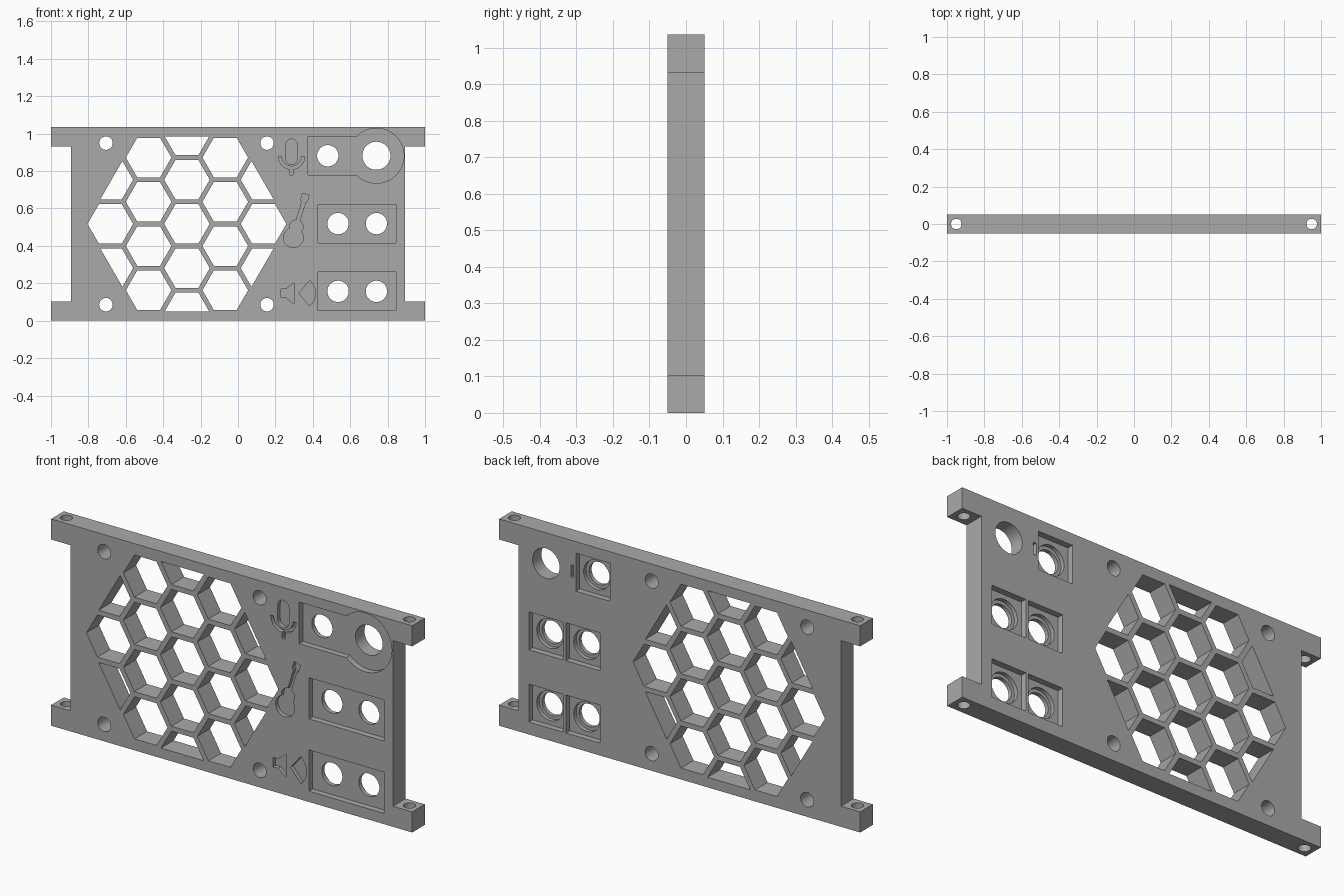
import bpy, bmesh
from math import cos, sin, pi, radians, sqrt
from mathutils import Vector, Matrix

old = bpy.data.objects.get("Cube")
if old:
    bpy.data.objects.remove(old, do_unlink=True)

grey = bpy.data.materials.new("plain grey")
grey.use_nodes = True
grey.diffuse_color = (0.4, 0.4, 0.4, 1)
grey.node_tree.nodes["Principled BSDF"].inputs["Base Color"].default_value = (0.4, 0.4, 0.4, 1)

HEIGHT, HALF_T = 1.035, 0.05
MID = HEIGHT / 2
OUT = 0.1                       # cutters reach this far beyond the faces


# Profile helpers, all in (x, z)
def arc(x, z, r, a0=0, a1=360, n=48):
    full = abs(a1 - a0) == 360
    steps = n if full else n + 1
    return [(x + r * cos(radians(a0 + (a1 - a0) * i / n)),
             z + r * sin(radians(a0 + (a1 - a0) * i / n))) for i in range(steps)]


def rect(x0, x1, z0, z1):
    return [(x0, z0), (x1, z0), (x1, z1), (x0, z1)]


def square(x, z, half):
    return rect(x - half, x + half, z - half, z + half)


def bar(a, b, width):
    a, b = Vector(a), Vector(b)
    side = (b - a).orthogonal().normalized() * width / 2
    return [tuple(p) for p in (a - side, b - side, b + side, a + side)]


def clip_to_hexagon(poly, cx, cz, apothem):
    """Trim a convex outline to a flat-topped hexagon."""
    for k in range(6):
        n = Vector((cos(pi / 6 + k * pi / 3), sin(pi / 6 + k * pi / 3)))
        dist = [(Vector(p) - Vector((cx, cz))).dot(n) - apothem for p in poly]
        kept = []
        for i, p in enumerate(poly):
            j = (i + 1) % len(poly)
            if dist[i] <= 0:
                kept.append(p)
            if (dist[i] < 0) != (dist[j] < 0):
                t = dist[i] / (dist[i] - dist[j])
                kept.append(tuple(Vector(p).lerp(Vector(poly[j]), t)))
        poly = kept
    return poly


def prisms(name, outlines, y0, y1):
    """One object made of outlines extruded along y."""
    bm = bmesh.new()
    for pts in outlines:
        face = bm.faces.new([bm.verts.new((x, y0, z)) for x, z in pts])
        moved = bmesh.ops.extrude_face_region(bm, geom=[face])["geom"]
        bmesh.ops.translate(bm, vec=(0, y1 - y0, 0),
                            verts=[v for v in moved if isinstance(v, bmesh.types.BMVert)])
    bmesh.ops.recalc_face_normals(bm, faces=bm.faces)
    mesh = bpy.data.meshes.new(name)
    bm.to_mesh(mesh)
    bm.free()
    mesh.materials.append(grey)
    obj = bpy.data.objects.new(name, mesh)
    bpy.context.collection.objects.link(obj)
    return obj


# Panel outline with a notch on each side, leaving four mounting ears
EAR, NOTCH = 0.103, 0.893
right_side = [(1, 0), (1, EAR), (NOTCH, EAR), (NOTCH, HEIGHT - EAR), (1, HEIGHT - EAR), (1, HEIGHT)]
outline = right_side + [(-x, z) for x, z in reversed(right_side)]
panel = prisms("panel", [outline], -HALF_T, HALF_T)


def cut(cutter):
    cutter.hide_render = True
    mod = panel.modifiers.new(cutter.name, 'BOOLEAN')
    mod.operation = 'DIFFERENCE'
    mod.solver = 'EXACT'
    mod.object = cutter
    bpy.context.view_layer.objects.active = panel
    bpy.ops.object.modifier_apply(modifier=mod.name)
    bpy.data.objects.remove(cutter, do_unlink=True)


def cut_through(name, outlines):
    cut(prisms(name, outlines, -OUT, OUT))


def cut_front(name, outlines, depth):
    cut(prisms(name, outlines, -OUT, -HALF_T + depth))


def cut_back(name, outlines, depth):
    cut(prisms(name, outlines, HALF_T - depth, OUT))


# Honeycomb grille trimmed to a large hexagon
GX, PITCH, CELL = -0.273, 0.2365, 0.122
cells = []
for col in range(-2, 3):
    for row in range(-3, 4):
        x = GX + col * PITCH * sqrt(3) / 2
        z = MID + (row + (col % 2) / 2) * PITCH
        cell = clip_to_hexagon(arc(x, z, CELL, n=6), GX, MID, 0.467)
        if len(cell) > 2:
            cells.append(cell)
cut_through("grille_cells", cells)

# Screw holes around the grille
cut_through("screw_holes", [arc(x, MID + s * 0.432, 0.036)
                            for x in (-0.706, 0.155) for s in (-1, 1)])

# Front recesses: two rectangles and a keyhole shape
TOP, MIDDLE, LOW = 0.882, 0.519, 0.157
keyhole = arc(0.74, TOP, 0.147, -135, 135)
keyhole = [(0.374, TOP - 0.104), (0.636, TOP - 0.104)] + keyhole + [(0.636, TOP + 0.104), (0.374, TOP + 0.104)]
cut_front("front_recesses", [keyhole] + [rect(0.428, 0.845, z - 0.103, z + 0.103)
                                         for z in (MIDDLE, LOW)], 0.03)

# Sockets: square pocket behind, stepped bore, through hole
sockets = [(x, z) for x in (0.535, 0.74) for z in (MIDDLE, LOW)] + [(0.48, TOP)]
cut_back("socket_pockets", [square(x, z, 0.095) for x, z in sockets], 0.03)
cut_back("socket_bores", [arc(x, z, 0.073) for x, z in sockets], 0.05)
cut_through("socket_holes", [arc(x, z, 0.057) for x, z in sockets] + [arc(0.74, TOP, 0.075)])
cut_back("key_slot", [rect(0.587, 0.603, TOP - 0.03, TOP + 0.03)], 0.03)

# Engraved microphone, guitar and loudspeaker symbols
MX = 0.286
capsule = arc(MX, 0.94, 0.031, 0, 180, 16) + arc(MX, 0.866, 0.031, 180, 360, 16)
cradle = arc(MX, 0.879, 0.07, 180, 360, 24) + arc(MX, 0.879, 0.054, 360, 180, 24)
mic_stem = rect(MX - 0.008, MX + 0.008, 0.778, 0.815)
guitar_body, guitar_waist = arc(0.296, 0.444, 0.053), arc(0.312, 0.502, 0.036)
guitar_neck = bar((0.31, 0.5), (0.356, 0.65), 0.02)
guitar_head = bar((0.352, 0.638), (0.363, 0.676), 0.036)
horn = [(0.23, 0.123), (0.258, 0.123), (0.3, 0.09),
        (0.3, 0.203), (0.258, 0.17), (0.23, 0.17)]
sound_wave = [(0.326, 0.147)] + arc(0.326, 0.147, 0.088, -50, 50, 16)
cut_front("symbol_bodies", [capsule, cradle, guitar_body, guitar_neck, horn, sound_wave], 0.02)
cut_front("symbol_details", [mic_stem, guitar_waist, guitar_head], 0.02)

# Vertical bolt holes through the ears
bolts = prisms("bolt_holes", [arc(s * 0.95, 0, 0.028, n=32) for s in (-1, 1)], -OUT, HEIGHT + OUT)
bolts.data.transform(Matrix.Rotation(pi / 2, 4, 'X'))
cut(bolts)

bpy.ops.object.select_all(action='DESELECT')
panel.select_set(True)
bpy.context.view_layer.objects.active = panel
bpy.ops.object.shade_smooth_by_angle(angle=radians(30))
